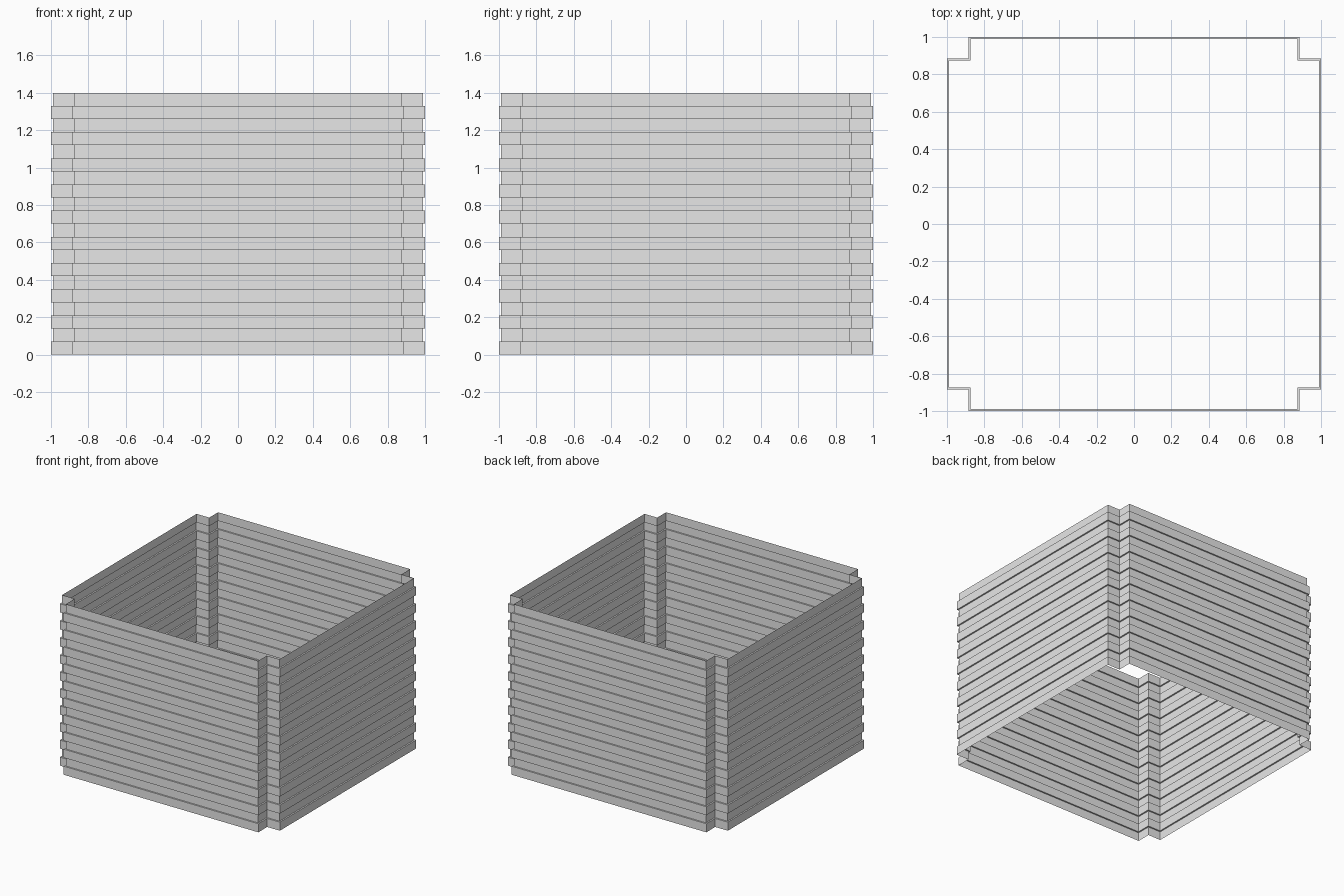
import bpy
import bmesh

cube = bpy.data.objects.get("Cube")
if cube:
    bpy.data.objects.remove(cube, do_unlink=True)

HALF = 1.0       # outer half width
NOTCH = 0.885    # distance to the corner notches
STEP = 0.012     # depth of each recessed course
COURSE = 0.07    # height of one course
COUNT = 20

# Plain grey for the whole wall
grey = bpy.data.materials.new("plain_grey")
grey.use_nodes = True
grey.diffuse_color = (0.8, 0.8, 0.8, 1)
grey.node_tree.nodes["Principled BSDF"].inputs["Base Color"].default_value = (0.8, 0.8, 0.8, 1)


def footprint(inset):
    """Square outline with a notch in each corner, counter-clockwise."""
    a, b = HALF - inset, NOTCH - inset
    corner = [(a, b), (b, b), (b, a)]
    points = []
    for _ in range(4):
        points += corner
        corner = [(-y, x) for x, y in corner]
    return points


def add_ring(bm, inset, z):
    return [bm.verts.new((x, y, z)) for x, y in footprint(inset)]


# Thin stepped wall: projecting and recessed courses alternate
bm = bmesh.new()
rings = []
for i in range(COUNT):
    inset = STEP * (i % 2)
    rings.append(add_ring(bm, inset, i * COURSE))
    rings.append(add_ring(bm, inset, (i + 1) * COURSE))

for low, high in zip(rings, rings[1:]):
    for k in range(len(low)):
        n = (k + 1) % len(low)
        bm.faces.new((low[k], low[n], high[n], high[k]))

mesh = bpy.data.meshes.new("stepped_wall")
bm.to_mesh(mesh)
bm.free()
mesh.materials.append(grey)
wall = bpy.data.objects.new("stepped_wall", mesh)
bpy.context.collection.objects.link(wall)
